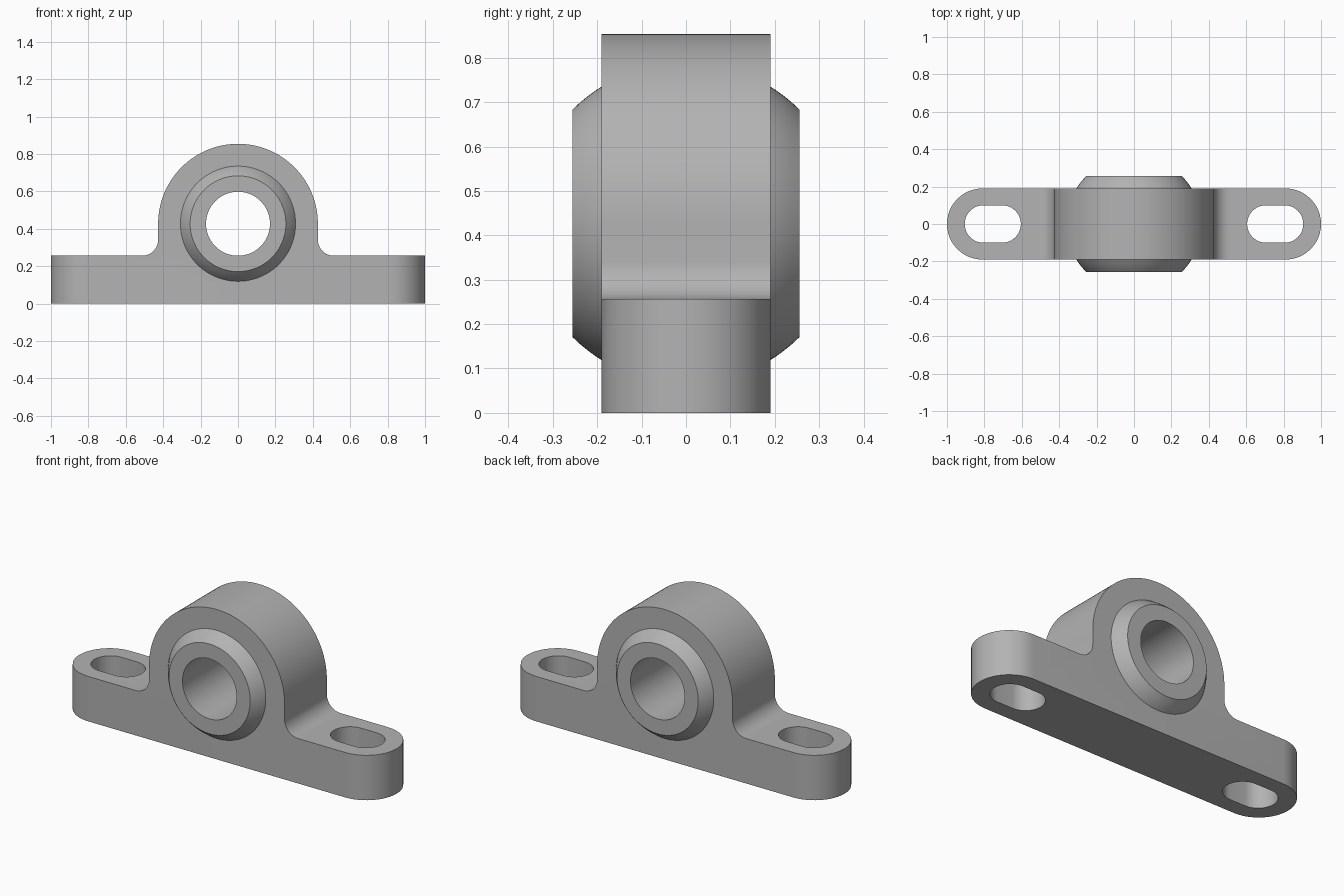
import bpy
import bmesh
from math import pi, sin, cos, asin, sqrt
from mathutils import Matrix, Vector

cube = bpy.data.objects.get("Cube")
if cube:
    bpy.data.objects.remove(cube, do_unlink=True)

# Main dimensions
LENGTH, HALF_DEPTH = 1.0, 0.19       # half length and half depth of the housing
CENTRE_Z, DOME_R = 0.427, 0.427      # bore axis height and dome radius
BASE_TOP, FILLET = 0.256, 0.085
BALL_R, BALL_HALF, BORE_R = 0.362, 0.256, 0.171
SLOT_X, SLOT_HALF, SLOT_R = 0.755, 0.05, 0.1

grey = bpy.data.materials.new("cast grey")
grey.use_nodes = True
grey.diffuse_color = (0.45, 0.45, 0.45, 1)
grey.node_tree.nodes["Principled BSDF"].inputs["Base Color"].default_value = grey.diffuse_color


def arc(cx, cy, r, start, end, steps=24):
    angles = [start + (end - start) * i / steps for i in range(steps + 1)]
    return [(cx + r * cos(a), cy + r * sin(a)) for a in angles]


def stadium(cx, half, r):
    return arc(cx + half, 0, r, -pi / 2, pi / 2) + arc(cx - half, 0, r, pi / 2, 3 * pi / 2)


def make_object(name, bm):
    bmesh.ops.recalc_face_normals(bm, faces=bm.faces)
    mesh = bpy.data.meshes.new(name)
    bm.to_mesh(mesh)
    bm.free()
    mesh.materials.append(grey)
    obj = bpy.data.objects.new(name, mesh)
    bpy.context.collection.objects.link(obj)
    return obj


def prism(name, points, low, high, upright=False):
    """Extrude an outline along z, or along y when upright."""
    bm = bmesh.new()
    face = bm.faces.new([bm.verts.new((u, v, low)) for u, v in points])
    moved = bmesh.ops.extrude_face_region(bm, geom=[face])["geom"]
    bmesh.ops.translate(bm, vec=(0, 0, high - low),
                        verts=[g for g in moved if isinstance(g, bmesh.types.BMVert)])
    if upright:
        bm.transform(Matrix.Rotation(pi / 2, 4, "X"))
    return make_object(name, bm)


def boolean(obj, cutter, operation):
    cutter.hide_render = True
    mod = obj.modifiers.new("cut", "BOOLEAN")
    mod.operation, mod.solver, mod.object = operation, "EXACT", cutter
    bpy.context.view_layer.objects.active = obj
    bpy.ops.object.modifier_apply(modifier=mod.name)
    bpy.data.objects.remove(cutter, do_unlink=True)


def smooth(obj):
    bpy.ops.object.select_all(action="DESELECT")
    obj.select_set(True)
    bpy.context.view_layer.objects.active = obj
    bpy.ops.object.shade_smooth_by_angle(angle=pi / 7)


# Housing: front outline with dome and fillets, rounded in plan
edge = DOME_R + FILLET
half_outline = [(LENGTH + 0.1, 0), (LENGTH + 0.1, BASE_TOP)]
half_outline += arc(edge, BASE_TOP + FILLET, FILLET, -pi / 2, -pi, 12)
half_outline += arc(0, CENTRE_Z, DOME_R, 0, pi / 2, 36)
outline = half_outline + [(-x, z) for x, z in reversed(half_outline[:-1])]
housing = prism("housing", outline, -0.3, 0.3, upright=True)
boolean(housing, prism("plan_cutter", stadium(0, LENGTH - HALF_DEPTH, HALF_DEPTH), -0.1, 1), "INTERSECT")

# Mounting slots and the seat for the bearing
for side in (-1, 1):
    boolean(housing, prism("slot_cutter", stadium(side * SLOT_X, SLOT_HALF, SLOT_R), -0.1, 0.5), "DIFFERENCE")
seat = arc(0, CENTRE_Z, 0.302, 0, 2 * pi, 96)[:-1]
boolean(housing, prism("seat_cutter", seat, -0.4, 0.4, upright=True), "DIFFERENCE")
smooth(housing)

# Bearing insert: a ball truncated front and back, with a straight bore
limit = asin(BALL_HALF / BALL_R)
section = arc(0, 0, BALL_R, -limit, limit, 24)
section += [(BORE_R, BALL_HALF), (BORE_R, -BALL_HALF)]
bm = bmesh.new()
verts = [bm.verts.new((r, y, 0)) for r, y in section]
edges = [bm.edges.new((verts[i - 1], verts[i])) for i in range(len(verts))]
bmesh.ops.spin(bm, geom=verts + edges, cent=(0, 0, 0), axis=(0, 1, 0),
               angle=2 * pi, steps=96)
bmesh.ops.remove_doubles(bm, verts=bm.verts, dist=1e-5)
bmesh.ops.translate(bm, vec=Vector((0, 0, CENTRE_Z)), verts=bm.verts)
smooth(make_object("bearing_insert", bm))
